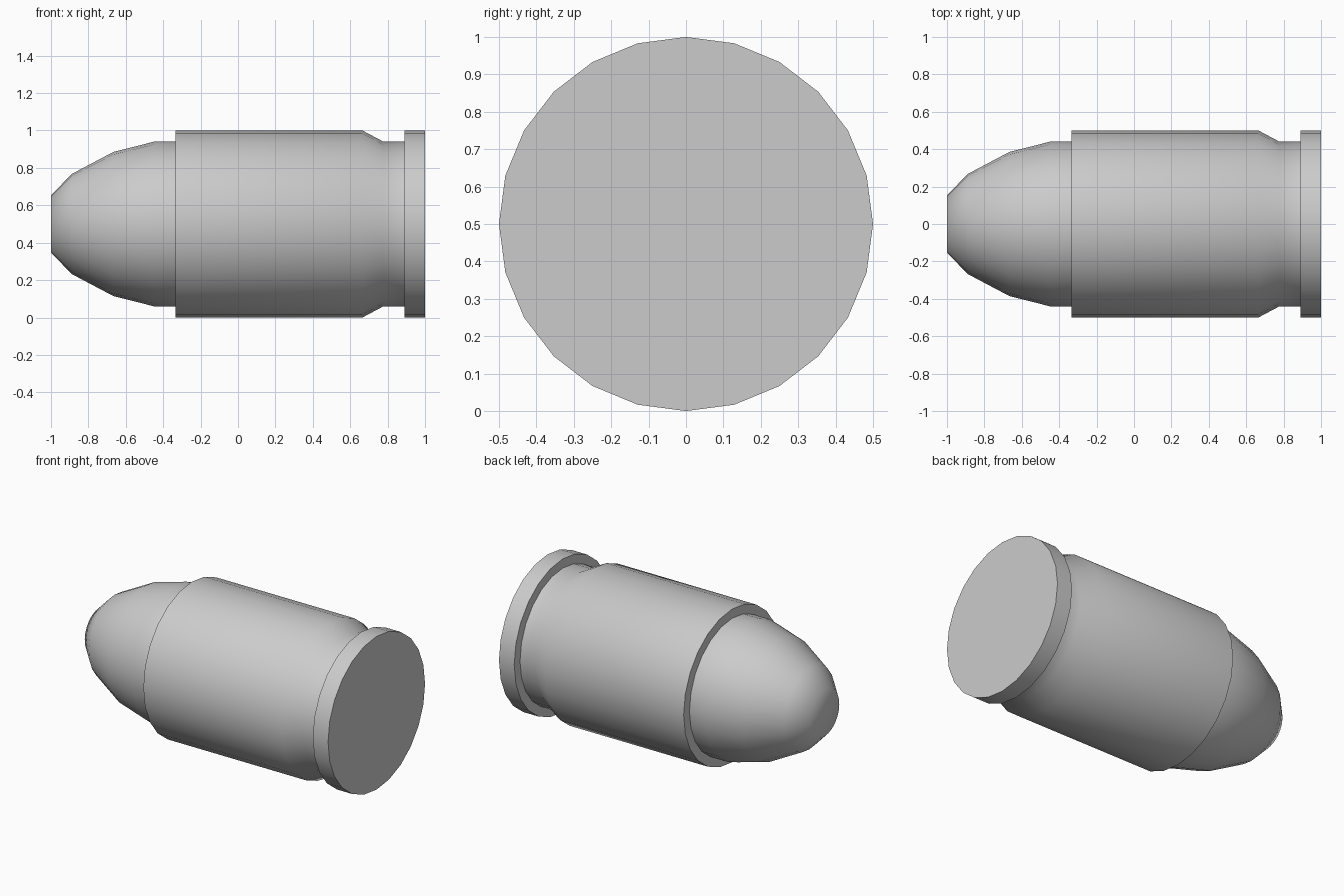
import bpy
import bmesh
import math

if "Cube" in bpy.data.objects:
    bpy.data.objects.remove(bpy.data.objects["Cube"])

SIDES = 24
AXIS_HEIGHT = 0.5


def lathe(name, profile, cap_start=False, cap_end=False):
    """Revolve (x, radius) points around the horizontal x axis."""
    bm = bmesh.new()
    rings = []
    for x, r in profile:
        angles = [2 * math.pi * k / SIDES for k in range(SIDES)]
        rings.append([bm.verts.new((x, r * math.cos(a), r * math.sin(a)))
                      for a in angles])
    for a, b in zip(rings, rings[1:]):
        for k in range(SIDES):
            n = (k + 1) % SIDES
            bm.faces.new((a[k], a[n], b[n], b[k]))
    if cap_start:
        bm.faces.new(rings[0][::-1])
    if cap_end:
        bm.faces.new(rings[-1])
    mesh = bpy.data.meshes.new(name)
    bm.to_mesh(mesh)
    bm.free()
    obj = bpy.data.objects.new(name, mesh)
    obj.location.z = AXIS_HEIGHT
    bpy.context.collection.objects.link(obj)
    # Rounded nose stays smooth, steps and rims stay crisp
    bpy.ops.object.select_all(action='DESELECT')
    obj.select_set(True)
    bpy.context.view_layer.objects.active = obj
    bpy.ops.object.shade_smooth_by_angle(angle=math.radians(50))
    return obj


# Rounded nose with a small blunt tip
lathe("bullet_nose",
      [(-1.0, 0.152), (-0.89, 0.267), (-0.667, 0.385),
       (-0.45, 0.44), (-0.333, 0.44)],
      cap_start=True)

# Casing: mouth lip, straight wall, extractor groove and base rim
lathe("casing",
      [(-0.333, 0.44), (-0.333, 0.5), (0.665, 0.5), (0.778, 0.44),
       (0.89, 0.44), (0.89, 0.5), (1.0, 0.5)],
      cap_end=True)
